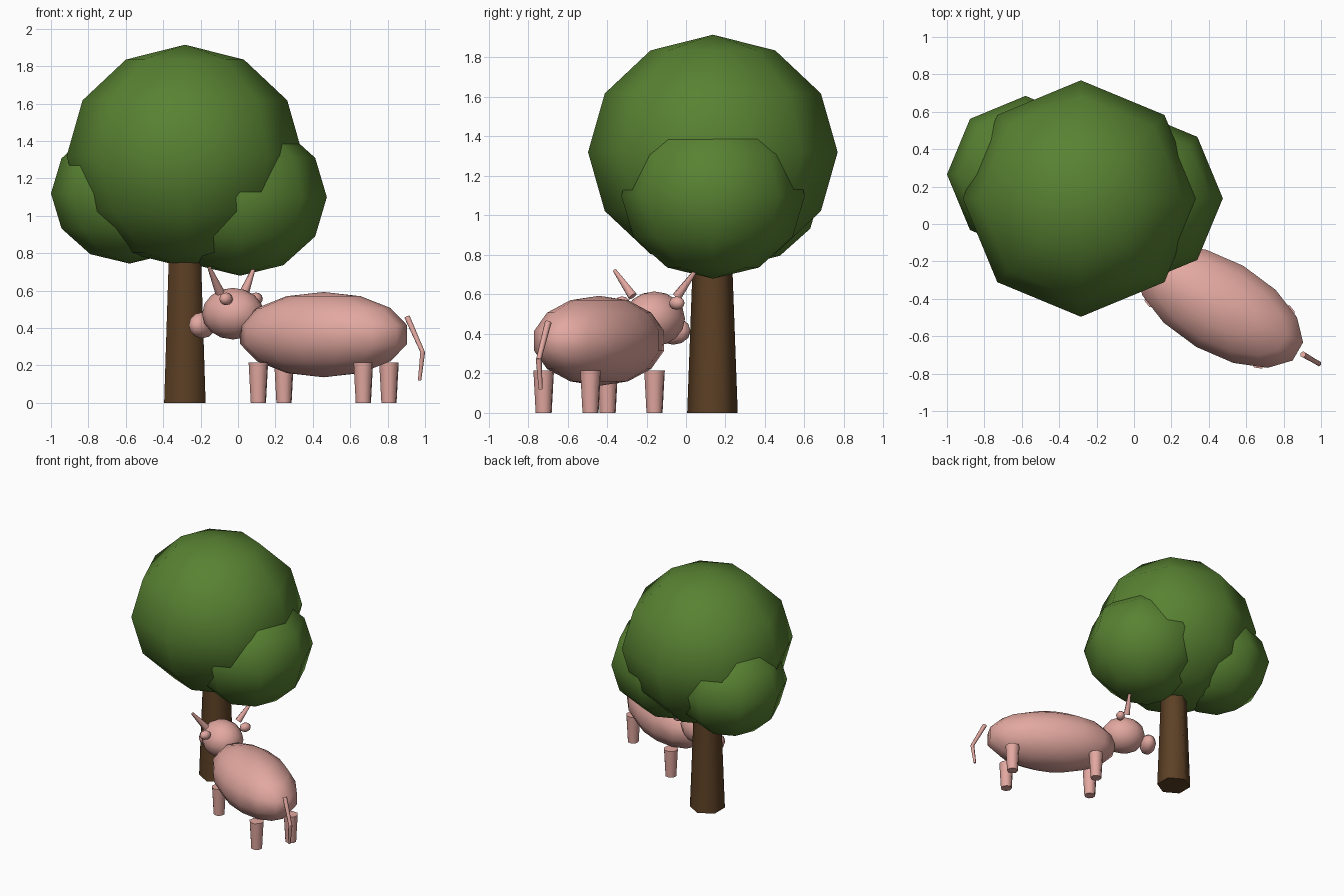
import bpy
import bmesh
from math import radians
from mathutils import Matrix, Vector

cube = bpy.data.objects.get("Cube")
if cube:
    bpy.data.objects.remove(cube, do_unlink=True)


def material(name, rgb):
    mat = bpy.data.materials.new(name)
    mat.use_nodes = True
    color = (*rgb, 1)
    mat.diffuse_color = color
    bsdf = mat.node_tree.nodes["Principled BSDF"]
    bsdf.inputs["Base Color"].default_value = color
    bsdf.inputs["Roughness"].default_value = 0.8
    return mat


GREEN = material("leaf green", (0.098, 0.223, 0.032))
BROWN = material("bark brown", (0.107, 0.051, 0.018))
PINK = material("skin pink", (0.76, 0.39, 0.35))


def finish(name, bm, mat, frame):
    """Smooth shading inside each surface, sharp rims on the end caps."""
    for face in bm.faces:
        face.smooth = True
    for edge in bm.edges:
        edge.smooth = edge.calc_face_angle(0) < radians(65)
    mesh = bpy.data.meshes.new(name)
    bm.to_mesh(mesh)
    bm.free()
    mesh.materials.append(mat)
    obj = bpy.data.objects.new(name, mesh)
    obj.matrix_world = frame
    bpy.context.collection.objects.link(obj)
    return obj


def ball(name, centre, radii, mat, segments, rings, frame=Matrix()):
    bm = bmesh.new()
    place = Matrix.Translation(centre) @ Matrix.Diagonal((*radii, 1))
    bmesh.ops.create_uvsphere(bm, u_segments=segments, v_segments=rings,
                              radius=1, matrix=place)
    return finish(name, bm, mat, frame)


def rod(name, start, end, r_start, r_end, mat, sides, frame=Matrix()):
    """Tapered cylinder between two points."""
    start, end = Vector(start), Vector(end)
    axis = end - start
    turn = Matrix()
    if axis.xy.length > 1e-6:
        turn = axis.to_track_quat("Z", "Y").to_matrix().to_4x4()
    place = Matrix.Translation((start + end) / 2) @ turn
    bm = bmesh.new()
    bmesh.ops.create_cone(bm, cap_ends=True, segments=sides, radius1=r_start,
                          radius2=r_end, depth=axis.length, matrix=place)
    return finish(name, bm, mat, frame)


# Tree: six-sided trunk and three overlapping crowns
rod("trunk", (-0.284, 0.134, 0), (-0.284, 0.134, 0.95), 0.128, 0.093, BROWN, 6)
ball("crown_main", (-0.284, 0.136, 1.32), (0.632, 0.632, 0.595), GREEN, 8, 6)
ball("crown_left", (0.01, 0.137, 1.1), (0.465, 0.465, 0.42), GREEN, 8, 6)
ball("crown_right", (-0.58, 0.265, 1.12), (0.42, 0.42, 0.375), GREEN, 8, 6)

# Animal: built in its own frame, nose along -x, then turned
animal = Matrix.Translation((0.458, -0.44, 0)) @ Matrix.Rotation(radians(-30), 4, "Z")
ball("body", (0, 0, 0.365), (0.508, 0.257, 0.228), PINK, 14, 7, animal)
ball("head", (-0.56, 0, 0.477), (0.17, 0.15, 0.138), PINK, 12, 8, animal)
ball("muzzle", (-0.75, 0, 0.415), (0.062, 0.1, 0.07), PINK, 10, 6, animal)

# Ears, horns and legs on both sides
for label, s in (("right", -1), ("left", 1)):
    ball(label + "_ear", (-0.51, s * 0.16, 0.556), (0.034, 0.044, 0.034),
         PINK, 8, 6, animal)
    rod(label + "_horn", (-0.565, s * 0.13, 0.59), (-0.568, s * 0.238, 0.722),
        0.026, 0.01, PINK, 6, animal)
    for end, u in (("front", -0.324), ("back", 0.324)):
        rod(f"{end}_{label}_leg", (u, s * 0.137, 0), (u, s * 0.137, 0.215),
            0.042, 0.054, PINK, 8, animal)

# Tail in two bent pieces
rod("tail_upper", (0.515, 0, 0.46), (0.612, 0, 0.27), 0.017, 0.013, PINK, 6, animal)
rod("tail_lower", (0.612, 0, 0.275), (0.592, 0, 0.12), 0.015, 0.01, PINK, 6, animal)
